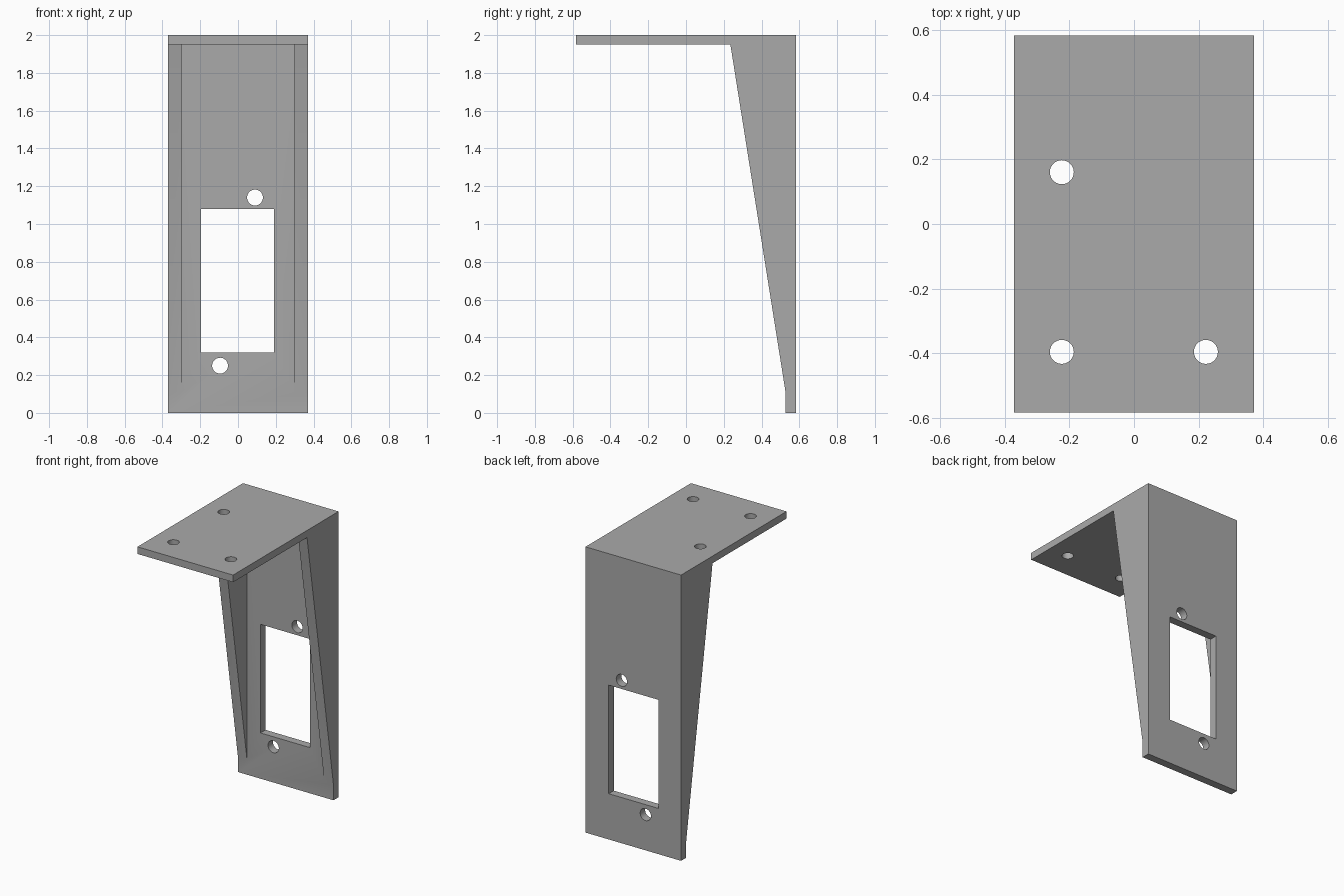
import bpy
import bmesh
from math import radians
from mathutils import Matrix

cube = bpy.data.objects.get("Cube")
if cube:
    bpy.data.objects.remove(cube, do_unlink=True)

HALF_W, BACK, FACE, UNDER = 0.37, 0.583, 0.527, 1.95

gray = bpy.data.materials.new("plain gray")
gray.use_nodes = True
color = (0.4, 0.4, 0.4, 1)
gray.diffuse_color = color
gray.node_tree.nodes["Principled BSDF"].inputs["Base Color"].default_value = color


def add_object(name, bm):
    bmesh.ops.recalc_face_normals(bm, faces=bm.faces)
    mesh = bpy.data.meshes.new(name)
    bm.to_mesh(mesh)
    bm.free()
    mesh.materials.append(gray)
    obj = bpy.data.objects.new(name, mesh)
    bpy.context.collection.objects.link(obj)
    return obj


def side_prism(name, profile, x0, x1):
    """Extrude a (y, z) profile along x."""
    bm = bmesh.new()
    face = bm.faces.new([bm.verts.new((x0, y, z)) for y, z in profile])
    ext = bmesh.ops.extrude_face_region(bm, geom=[face])
    verts = [v for v in ext["geom"] if isinstance(v, bmesh.types.BMVert)]
    bmesh.ops.translate(bm, verts=verts, vec=(x1 - x0, 0, 0))
    return add_object(name, bm)


def hole_cutter(name, center, radius, rotation):
    bm = bmesh.new()
    bmesh.ops.create_cone(bm, cap_ends=True, segments=40, radius1=radius,
                          radius2=radius, depth=0.2,
                          matrix=Matrix.Translation(center) @ rotation)
    return add_object(name, bm)


def combine(target, other, operation):
    """Apply a boolean and drop the helper."""
    mod = target.modifiers.new(operation.lower(), 'BOOLEAN')
    mod.operation, mod.solver, mod.object = operation, 'EXACT', other
    bpy.context.view_layer.objects.active = target
    bpy.ops.object.modifier_apply(modifier=mod.name)
    bpy.data.objects.remove(other, do_unlink=True)


# Back plate and top shelf as one L profile
bracket = side_prism("angle_bracket", [
    (BACK, 0), (BACK, 2), (-BACK, 2), (-BACK, UNDER),
    (FACE, UNDER), (FACE, 0)], -HALF_W, HALF_W)

# Tapered gussets along both sides
gusset = [(FACE, 0.11), (0.235, UNDER), (0.235, 1.97), (0.55, 1.97), (0.55, 0.11)]
for name, x0, x1 in (("right_gusset", -HALF_W, -0.30), ("left_gusset", 0.30, HALF_W)):
    combine(bracket, side_prism(name, gusset, x0, x1), 'UNION')

# Rectangular window in the back plate
window = [(0.48, 0.32), (0.65, 0.32), (0.65, 1.08), (0.48, 1.08)]
combine(bracket, side_prism("window_cutter", window, -0.195, 0.19), 'DIFFERENCE')

# Screw holes through the back plate and the shelf
along_y = Matrix.Rotation(radians(90), 4, 'X')
for x, z in ((0.09, 1.14), (-0.095, 0.25)):
    combine(bracket, hole_cutter("back_hole", (x, 0.55, z), 0.042, along_y), 'DIFFERENCE')
for x, y in ((-0.223, 0.16), (-0.223, -0.395), (0.222, -0.395)):
    combine(bracket, hole_cutter("shelf_hole", (x, y, 1.98), 0.037, Matrix()), 'DIFFERENCE')

bpy.ops.object.select_all(action='DESELECT')
bracket.select_set(True)
bpy.context.view_layer.objects.active = bracket
bpy.ops.object.shade_smooth_by_angle(angle=radians(30))
